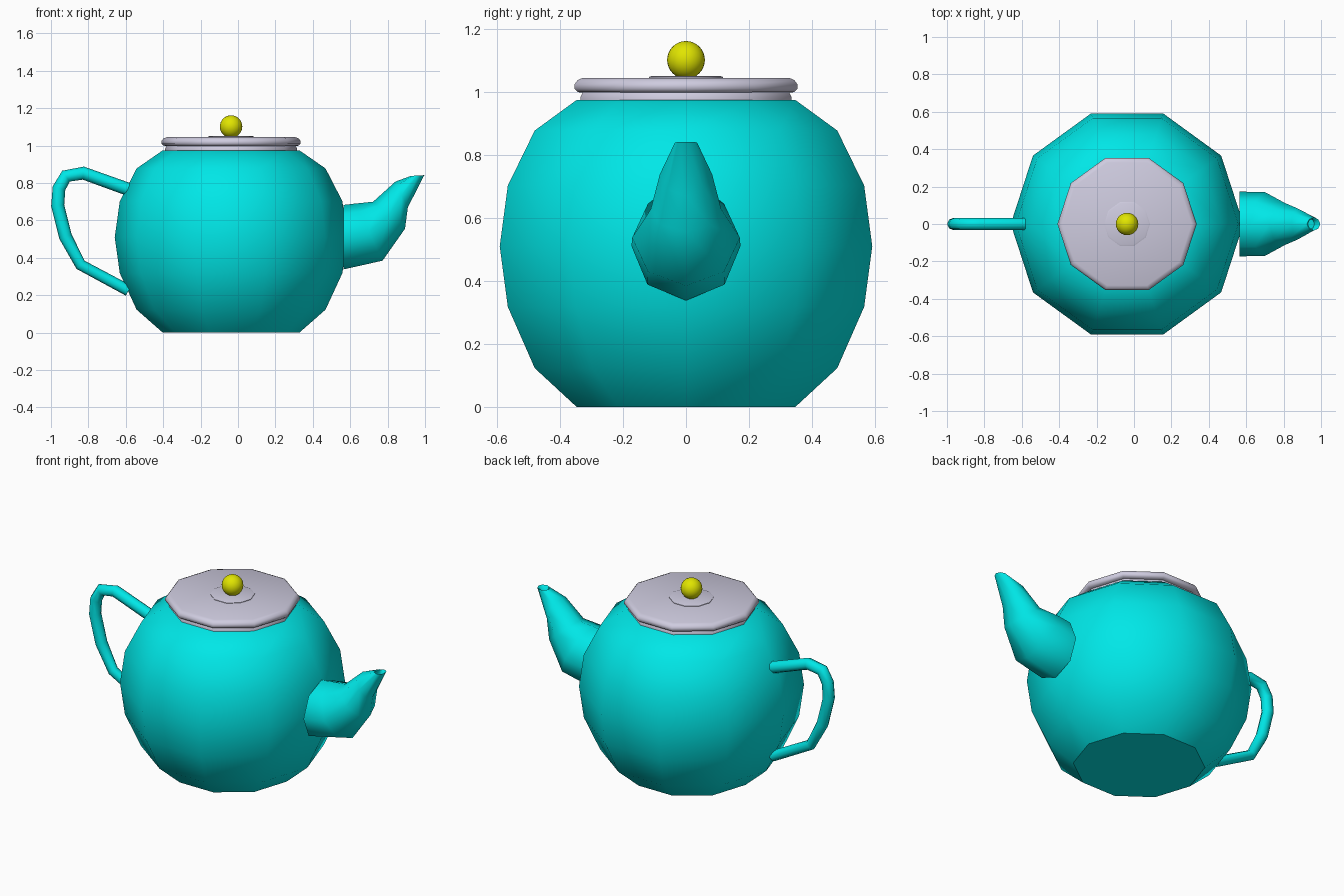
import bpy, bmesh
from math import sin, cos, pi, radians
from mathutils import Vector

if "Cube" in bpy.data.objects:
    bpy.data.objects.remove(bpy.data.objects["Cube"])

CX = -0.037  # axis of the body and lid


def material(name, rgb):
    m = bpy.data.materials.new(name)
    m.diffuse_color = (*rgb, 1)
    m.use_nodes = True
    m.node_tree.nodes["Principled BSDF"].inputs["Base Color"].default_value = m.diffuse_color
    return m


TEAL = material("teal_glaze", (0.0, 0.80, 0.80))
LILAC = material("lilac_glaze", (0.62, 0.60, 0.74))
YELLOW = material("yellow_glaze", (0.75, 0.78, 0.0))


def finish(ob, mat, angle=39):
    ob.data.materials.append(mat)
    bpy.ops.object.select_all(action='DESELECT')
    ob.select_set(True)
    bpy.context.view_layer.objects.active = ob
    bpy.ops.object.shade_smooth_by_angle(angle=radians(angle))


def loft(name, rings, mat, angle=39):
    """Skin a list of equal-sized point rings and cap both ends."""
    bm = bmesh.new()
    loops = [[bm.verts.new(p) for p in ring] for ring in rings]
    n = len(loops[0])
    for a, b in zip(loops, loops[1:]):
        for i in range(n):
            j = (i + 1) % n
            bm.faces.new((a[i], a[j], b[j], b[i]))
    bm.faces.new(loops[0])
    bm.faces.new(loops[-1])
    bmesh.ops.recalc_face_normals(bm, faces=bm.faces)
    me = bpy.data.meshes.new(name)
    bm.to_mesh(me)
    bm.free()
    ob = bpy.data.objects.new(name, me)
    bpy.context.collection.objects.link(ob)
    finish(ob, mat, angle)


def lathe(name, profile, mat, angle=39, n=10):
    rings = [[(CX + r * cos(2 * pi * i / n), r * sin(2 * pi * i / n), z)
              for i in range(n)] for r, z in profile]
    loft(name, rings, mat, angle)


def ring(x, z, ux, uz, width, n=8):
    """Ring in a plane holding the y axis; (ux, uz) is its in-plane radius."""
    return [(x + ux * cos(2 * pi * i / n), width * sin(2 * pi * i / n),
             z + uz * cos(2 * pi * i / n)) for i in range(n)]


# Ten-sided body
lathe("body", [(0.365, 0), (0.505, 0.123), (0.595, 0.318), (0.622, 0.51),
               (0.595, 0.703), (0.505, 0.878), (0.365, 0.975)], TEAL)

# Lid with collar, rounded rim and small raised disc
lathe("lid", [(0.352, 0.97), (0.352, 0.985), (0.345, 0.998), (0.362, 1.0),
              (0.372, 1.01), (0.372, 1.025), (0.362, 1.038),
              (0.345, 1.045)], LILAC, 46)
lathe("lid_disc", [(0.123, 1.04), (0.123, 1.048), (0.115, 1.051)], LILAC)

# Knob
bpy.ops.mesh.primitive_uv_sphere_add(segments=24, ring_count=16, radius=0.06,
                                     location=(CX, 0, 1.102))
knob = bpy.context.object
knob.name = "knob"
finish(knob, YELLOW)

# Spout: each section given by its upper and lower edge (x, z) and half width
sections = [((0.563, 0.683), (0.563, 0.338), 0.173),
            ((0.625, 0.69), (0.773, 0.385), 0.171),
            ((0.722, 0.70), (0.893, 0.556), 0.112),
            ((0.842, 0.808), (0.908, 0.67), 0.083),
            ((0.925, 0.838), (0.996, 0.842), 0.035),
            ((0.93, 0.835), (0.988, 0.838), 0.029),
            ((0.918, 0.805), (0.965, 0.795), 0.027)]
loft("spout", [ring((a[0] + b[0]) / 2, (a[1] + b[1]) / 2, (a[0] - b[0]) / 2,
                    (a[1] - b[1]) / 2, w) for a, b, w in sections], TEAL, 60)

# Handle: tube swept along a path in the xz plane
path = [Vector(p) for p in [(-0.585, 0.766), (-0.827, 0.853), (-0.92, 0.837),
                            (-0.957, 0.772), (-0.964, 0.68), (-0.922, 0.513),
                            (-0.842, 0.363), (-0.585, 0.225)]]
rings = []
for i, p in enumerate(path):
    t0 = (p - path[max(i - 1, 0)]).normalized()
    t1 = (path[min(i + 1, len(path) - 1)] - p).normalized()
    t = (t0 + t1).normalized()
    r = 0.033 if i < 6 else 0.029
    rings.append(ring(p.x, p.y, -t.y * r * 1.06, t.x * r * 1.06, r))
loft("handle", rings, TEAL, 60)
